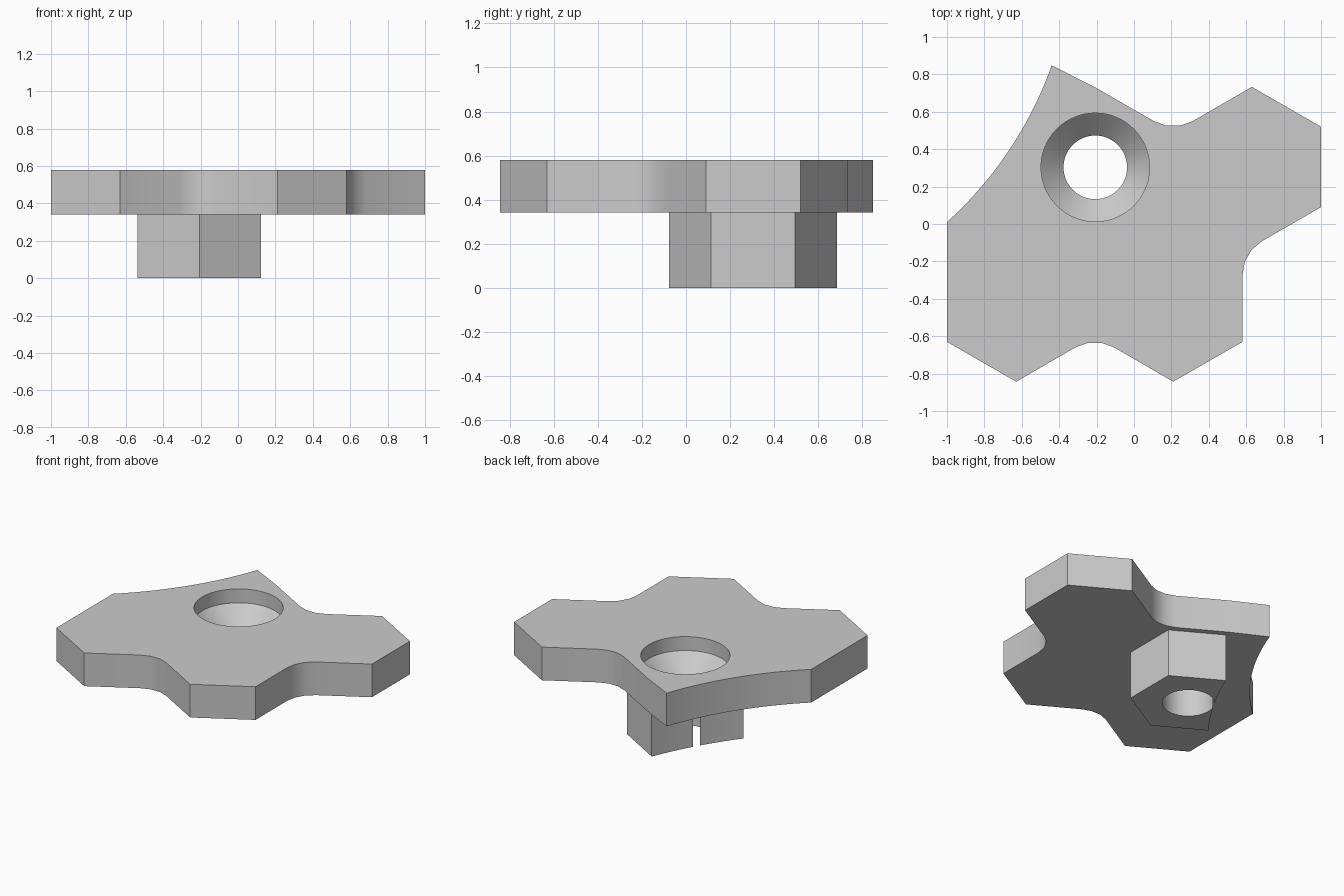
import bpy
import bmesh
from math import cos, sin, pi, radians, tan, asin
from mathutils import Vector

cube = bpy.data.objects.get("Cube")
if cube:
    bpy.data.objects.remove(cube, do_unlink=True)

grey = bpy.data.materials.new("light grey")
grey.use_nodes = True
grey.diffuse_color = (0.6, 0.6, 0.6, 1)
grey.node_tree.nodes["Principled BSDF"].inputs["Base Color"].default_value = (0.6, 0.6, 0.6, 1)

PLATE_BOTTOM, PLATE_TOP = 0.342, 0.58
HOLE = Vector((-0.207, 0.303))


def make_object(name, bm):
    bmesh.ops.recalc_face_normals(bm, faces=bm.faces[:])
    mesh = bpy.data.meshes.new(name)
    bm.to_mesh(mesh)
    bm.free()
    mesh.materials.append(grey)
    obj = bpy.data.objects.new(name, mesh)
    bpy.context.collection.objects.link(obj)
    return obj


def prism(name, outline, z0, z1):
    bm = bmesh.new()
    face = bm.faces.new([bm.verts.new((p[0], p[1], z0)) for p in outline])
    top = bmesh.ops.extrude_face_region(bm, geom=[face])["geom"]
    moved = [v for v in top if isinstance(v, bmesh.types.BMVert)]
    bmesh.ops.translate(bm, verts=moved, vec=(0, 0, z1 - z0))
    return make_object(name, bm)


def inward_arc(a, b, sagitta, steps=16):
    """Arc from a to b, hollowed toward the left of the direction of travel."""
    a, b = Vector(a), Vector(b)
    chord = b - a
    half = chord.length / 2
    r = (half * half + sagitta * sagitta) / (2 * sagitta)
    along = chord.normalized()
    left = Vector((-along.y, along.x))
    centre = (a + b) / 2 - left * (r - sagitta)
    span = asin(half / r)
    angles = [span * (2 * i / steps - 1) for i in range(steps + 1)]
    return [centre + along * r * sin(t) + left * r * cos(t) for t in angles]


def notch(x, y, direction, reach=0.12):
    """Rounded inner corner between two hexagonal lobes, opening toward direction."""
    out = Vector((cos(radians(direction)), sin(radians(direction))))
    side = Vector((-out.y, out.x))
    r = reach / tan(pi / 6)
    centre = Vector((x, y)) + out * r / cos(pi / 6)
    angles = [radians(d) for d in (-30, -10, 10, 30)]
    return [centre - out * r * cos(t) + side * r * sin(t) for t in angles]


# Plate: three merged hexagonal lobes with a hollow curved side
outline = [(-1, -0.63), (-0.63, -0.843)]
outline += notch(-0.21, -0.6, 270)
outline += [(0.21, -0.843), (0.58, -0.63)]
outline += notch(0.58, -0.152, 330)
outline += [(1, 0.09), (1, 0.52), (0.63, 0.733)]
outline += notch(0.21, 0.49, 90)
outline += [(-0.21, 0.732)]
outline += inward_arc((-0.44, 0.848), (-1, 0.01), 0.0625)
plate = prism("plate", outline, PLATE_BOTTOM, PLATE_TOP)

# Hexagonal boss, one side hollowed by a curve
hexagon = [HOLE + 0.381 * Vector((cos(a), sin(a)))
           for a in (radians(d) for d in (210, 270, 330, 30, 90))]
boss_outline = hexagon[:-1] + inward_arc(hexagon[-1], hexagon[0], 0.0227)[:-1]
boss = prism("hex_boss", boss_outline, 0, PLATE_BOTTOM + 0.05)

# Countersunk screw hole, turned from a profile
bm = bmesh.new()
profile = [(0, -0.1), (0.17, -0.1), (0.17, 0.36), (0.29, 0.48), (0.29, 0.7), (0, 0.7)]
points = [bm.verts.new((HOLE.x + r, HOLE.y, z)) for r, z in profile]
edges = [bm.edges.new(pair) for pair in zip(points, points[1:])]
bmesh.ops.spin(bm, geom=points + edges, cent=(HOLE.x, HOLE.y, 0),
               axis=(0, 0, 1), angle=2 * pi, steps=64)
bmesh.ops.remove_doubles(bm, verts=bm.verts[:], dist=0.0005)
cutter = make_object("screw_hole_cutter", bm)
cutter.hide_render = True

# Join the boss to the plate and cut the hole
bpy.context.view_layer.objects.active = plate
for tool, operation in ((boss, "UNION"), (cutter, "DIFFERENCE")):
    mod = plate.modifiers.new(operation.title(), "BOOLEAN")
    mod.object, mod.operation, mod.solver = tool, operation, "EXACT"
    bpy.ops.object.modifier_apply(modifier=mod.name)
    bpy.data.objects.remove(tool, do_unlink=True)
plate.name = "plate_with_boss"

bpy.ops.object.select_all(action="DESELECT")
plate.select_set(True)
bpy.ops.object.shade_smooth_by_angle(angle=radians(25))
